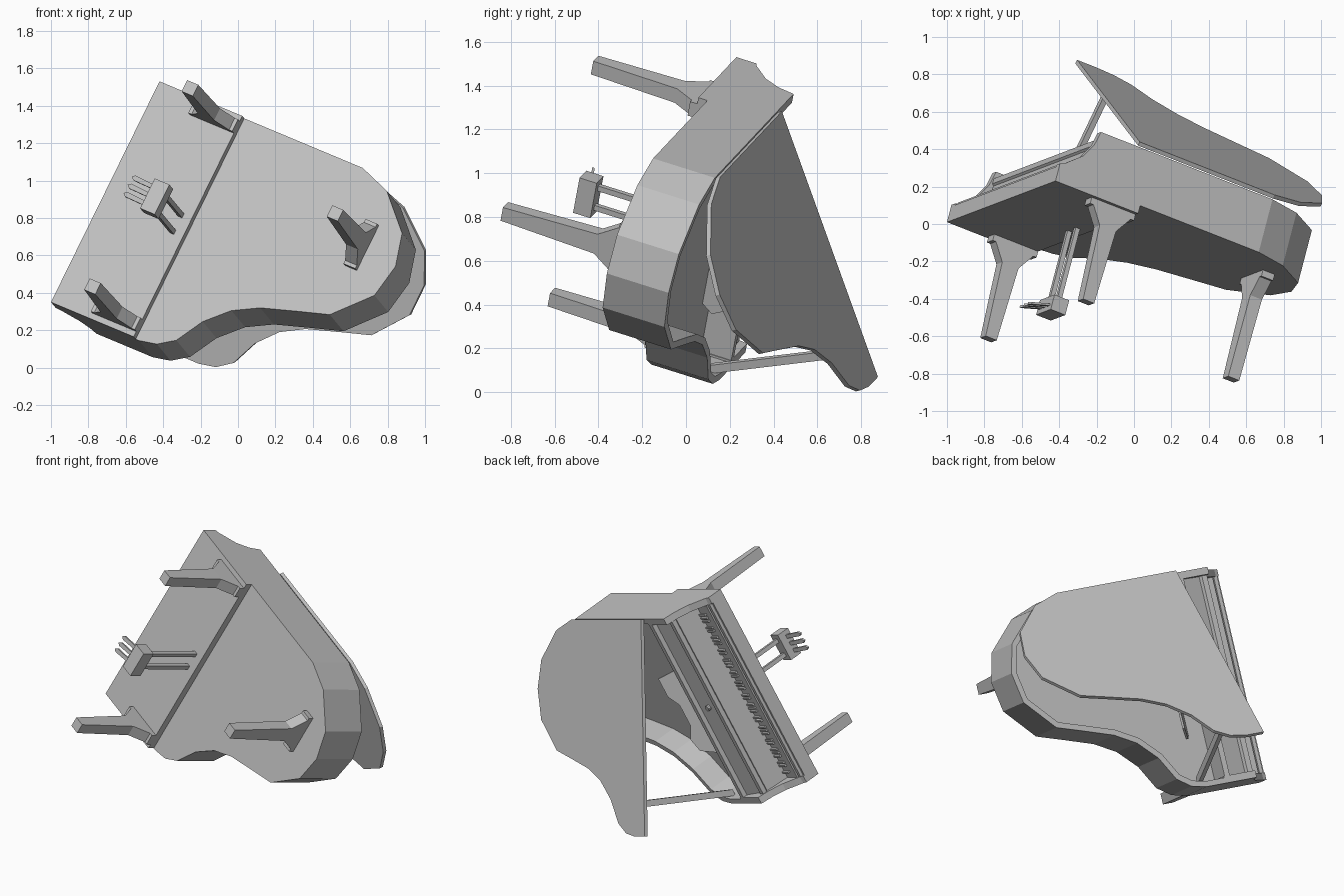
import bpy, bmesh, math
from mathutils import Vector, Matrix

cube = bpy.data.objects.get("Cube")
if cube:
    bpy.data.objects.remove(cube)

grey = bpy.data.materials.new("plain grey")
grey.use_nodes = True
COLOUR = (0.53, 0.53, 0.53, 1)
grey.diffuse_color = COLOUR
grey.node_tree.nodes["Principled BSDF"].inputs["Base Color"].default_value = COLOUR

# Instrument frame: x along the keyboard, y towards the tail, z up from the keybed
across = Vector((0.435, 0.165, 0.885)).normalized()
up = across.cross(Vector((0.871, -0.339, -0.355))).normalized()
back = up.cross(across)
FRAME = Matrix((across, back, up)).transposed().to_4x4()
FRAME.translation = (-1.0, 0.01, 0.35)

WIDTH = 1.334
RIM = 0.35
BELLY = 0.045
STEP = 0.51


def finish(name, bm, local=Matrix()):
    bmesh.ops.recalc_face_normals(bm, faces=bm.faces)
    bm.transform(FRAME @ local)
    mesh = bpy.data.meshes.new(name)
    bm.to_mesh(mesh)
    bm.free()
    mesh.materials.append(grey)
    obj = bpy.data.objects.new(name, mesh)
    bpy.context.collection.objects.link(obj)
    return obj


def add_box(bm, lo, hi):
    lo, hi = Vector(lo), Vector(hi)
    m = Matrix.Translation((lo + hi) / 2) @ Matrix.Diagonal((*(hi - lo), 1))
    bmesh.ops.create_cube(bm, size=1, matrix=m)


def box(name, lo, hi):
    bm = bmesh.new()
    add_box(bm, lo, hi)
    return finish(name, bm)


def add_prism(bm, points, offset):
    """Extrude a flat polygon by an offset; returns the moved cap."""
    face = bm.faces.new([bm.verts.new(p) for p in points])
    cap = bmesh.ops.extrude_face_region(bm, geom=[face], use_keep_orig=True)["geom"]
    bmesh.ops.translate(bm, verts=[v for v in cap if isinstance(v, bmesh.types.BMVert)], vec=offset)
    return next(f for f in cap if isinstance(f, bmesh.types.BMFace))


def add_bar(bm, a, b, wa, wb):
    """Tapered four-sided bar from a to b; wa and wb are (x, y) half widths."""
    rings = []
    for p, (hx, hy) in ((a, wa), (b, wb)):
        rings.append([bm.verts.new(Vector(p) + Vector((sx * hx, sy * hy, 0)))
                      for sx, sy in ((-1, -1), (1, -1), (1, 1), (-1, 1))])
    bm.faces.new(rings[0])
    bm.faces.new(rings[1])
    for i in range(4):
        j = (i + 1) % 4
        bm.faces.new((rings[0][i], rings[0][j], rings[1][j], rings[1][i]))


# Curved plan shared by the case and the lid
CURVE = [(WIDTH, 1.24), (1.27, 1.42), (1.09, 1.605), (0.91, 1.655), (0.72, 1.62),
         (0.53, 1.44), (0.48, 1.27), (0.418, 1.067), (0.344, 0.927), (0.229, 0.808),
         (0.08, 0.72), (0.02, 0.63), (0, 0.53)]


def plan(front, z):
    return [(x, y, z) for x, y in [(0, front), (WIDTH, front)] + CURVE]


# Case with a sunken soundboard inside the rim
bm = bmesh.new()
top = add_prism(bm, plan(0.36, BELLY), (0, 0, RIM - BELLY))
bmesh.ops.recalc_face_normals(bm, faces=bm.faces)
bmesh.ops.inset_region(bm, faces=[top], thickness=0.035, use_even_offset=True)
well = bmesh.ops.extrude_face_region(bm, geom=[top])["geom"]
bmesh.ops.translate(bm, verts=[v for v in well if isinstance(v, bmesh.types.BMVert)], vec=(0, 0, -0.15))
if top.is_valid:
    bmesh.ops.delete(bm, geom=[top], context='FACES_ONLY')
finish("case", bm)

# Lid propped open on the straight side
bm = bmesh.new()
add_prism(bm, plan(0.41, 0), (0, 0, 0.022))
hinge = Vector((WIDTH, 0, RIM + 0.005))
swing = (Matrix.Translation(hinge) @ Matrix.Rotation(math.radians(30.6), 4, 'Y')
         @ Matrix.Translation((-WIDTH, 0, 0)))
finish("lid", bm, swing)

bm = bmesh.new()
add_bar(bm, (0.05, 0.55, 0.3), (0.35, 0.57, 0.93), (0.022, 0.015), (0.022, 0.015))
finish("lid_prop", bm)

# Keybed, cheeks and keyboard
box("keybed", (0, 0, 0), (WIDTH, STEP, 0.09))
CHEEK = [(0, 0), (0, 0.1), (0.025, 0.11), (0.06, 0.14), (0.12, 0.19),
         (0.165, 0.27), (0.183, RIM), (0.4, RIM), (0.4, 0)]
for name, x in (("right_cheek", 0), ("left_cheek", WIDTH - 0.045)):
    bm = bmesh.new()
    add_prism(bm, [(x, y, z) for y, z in CHEEK], (0.045, 0, 0))
    finish(name, bm)
box("key_slip", (0.045, 0.015, 0.08), (WIDTH - 0.045, 0.04, 0.11))
box("white_keys", (0.045, 0.05, 0.08), (WIDTH - 0.045, 0.18, 0.115))

bm = bmesh.new()
pitch = (WIDTH - 0.13) / 52
for i in range(51):
    if i % 7 not in (1, 4):
        x = 0.065 + (i + 1) * pitch
        add_box(bm, (x - 0.006, 0.1, 0.11), (x + 0.006, 0.18, 0.13))
finish("black_keys", bm)

# Fallboard, its lock, and the ledge behind it
FALL = [(0.165, 0.1), (0.19, 0.27), (0.18, 0.28), (0.18, 0.31), (0.215, 0.31),
        (0.225, 0.29), (0.36, 0.32), (0.36, 0.1)]
bm = bmesh.new()
add_prism(bm, [(0.045, y, z) for y, z in FALL], (WIDTH - 0.09, 0, 0))
finish("fallboard", bm)
bm = bmesh.new()
bmesh.ops.create_cone(bm, cap_ends=True, segments=10, radius1=0.018, radius2=0.018, depth=0.02,
                      matrix=Matrix.Translation((WIDTH / 2, 0.29, 0.312)))
finish("lock", bm)

# Music desk leaning back inside the case
DESK = [(0.34, 0), (0.91, 0), (0.91, 0.19), (0.78, 0.19), (0.7, 0.15),
        (0.55, 0.15), (0.47, 0.19), (0.38, 0.17), (0.32, 0.08)]
bm = bmesh.new()
add_prism(bm, [(x, 0.5 + 0.5 * h, 0.2 + 0.87 * h) for x, h in DESK], (0, 0.012, -0.007))
finish("music_desk", bm)

# Legs with flared brackets
LEGS = (("left_front_leg", 1.266, 0.375, 0, False),
        ("right_front_leg", 0.068, 0.375, 0, False),
        ("back_leg", 0.943, 1.431, BELLY, True))
for name, x, y, top_z, sideways in LEGS:
    def half(long, short):
        return (long, short) if sideways else (short, long)
    bm = bmesh.new()
    add_bar(bm, (x, y, -0.55), (x, y, top_z - 0.13), half(0.034, 0.034), half(0.05, 0.036))
    add_bar(bm, (x, y, top_z - 0.13), (x, y, top_z - 0.035), half(0.05, 0.036), half(0.115, 0.036))
    add_bar(bm, (x, y, top_z - 0.035), (x, y, top_z + 0.01), half(0.135, 0.036), half(0.135, 0.036))
    finish(name, bm)

# Pedal lyre
PX, PY = 0.66, 0.445
box("pedal_box", (PX - 0.09, PY - 0.045, -0.49), (PX + 0.09, PY + 0.045, -0.405))
bm = bmesh.new()
for s in (-1, 1):
    add_box(bm, (PX + s * 0.05 - 0.013, PY - 0.013, -0.41), (PX + s * 0.05 + 0.013, PY + 0.013, 0.01))
finish("lyre_rods", bm)
bm = bmesh.new()
for s in (-1, 0, 1):
    x = PX + s * 0.05
    side = [(x - 0.012, PY - 0.04, -0.45), (x + 0.012, PY - 0.04, -0.45),
            (x + 0.014, PY - 0.15, -0.482), (x, PY - 0.165, -0.486), (x - 0.014, PY - 0.15, -0.482)]
    add_prism(bm, side, (0, 0, -0.012))
finish("pedals", bm)
